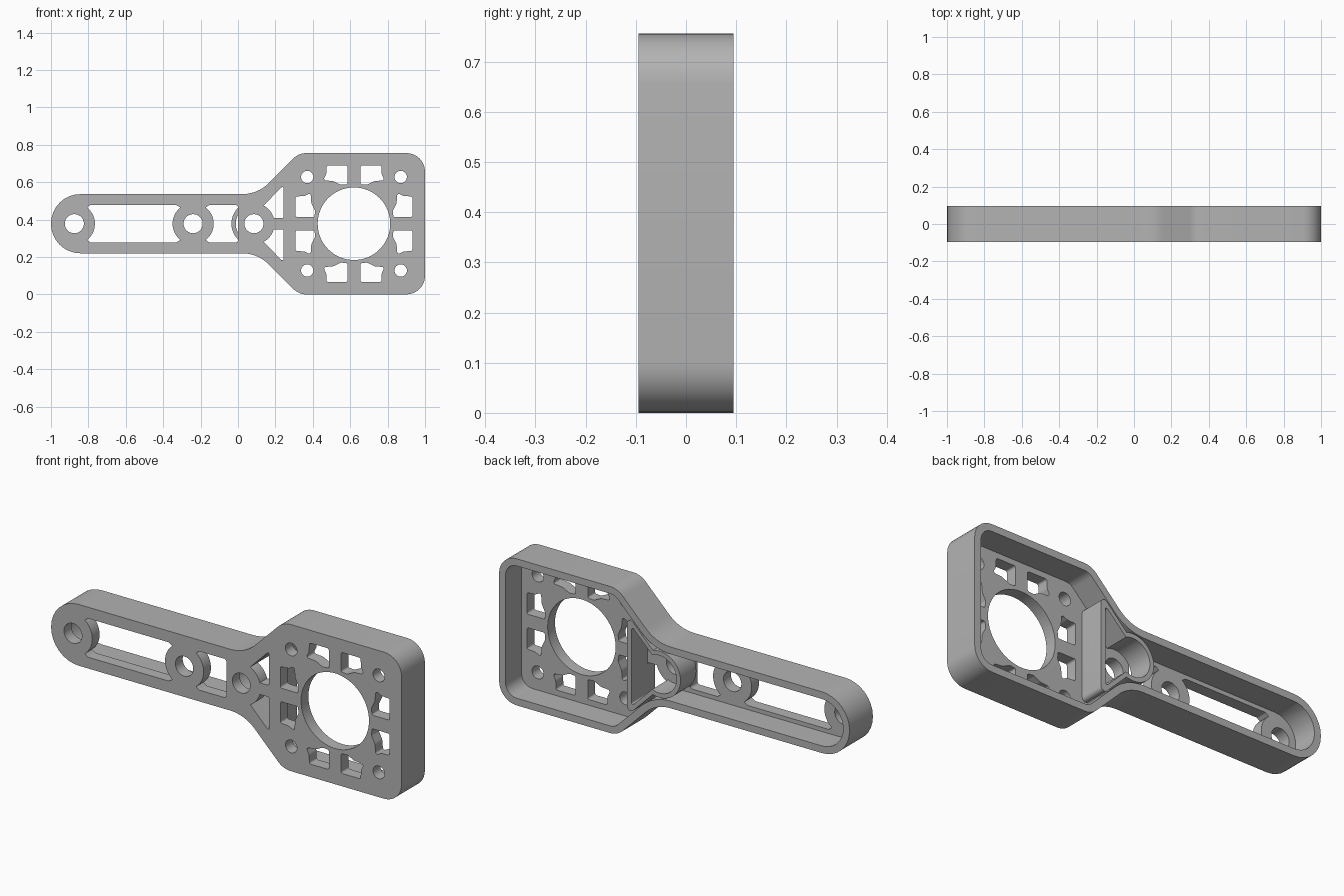
import bpy, bmesh
from math import sin, cos, tan, radians
from mathutils import Vector, Matrix

if "Cube" in bpy.data.objects:
    bpy.data.objects.remove(bpy.data.objects["Cube"], do_unlink=True)

MID = 0.378      # height of the centre line
HALF = 0.095     # half depth of the bracket
FLOOR = -0.035   # back of the face plate
RIM = 0.037      # rim thickness


def arc(cx, r, a0, a1, n=24, cz=0):
    steps = [radians(a0 + (a1 - a0) * i / n) for i in range(n + 1)]
    return [(cx + r * cos(a), cz + r * sin(a), 0) for a in steps]


def circle(cx, r, cz=0, n=64):
    return arc(cx, r, 0, 360, n, cz)[:-1]


def rounded(points, n=8):
    """Fillet each (x, z, radius) corner of a closed polygon."""
    out = []
    for i, (x, z, r) in enumerate(points):
        p = Vector((x, z))
        if r == 0:
            out.append(p)
            continue
        a = (Vector(points[i - 1][:2]) - p).normalized()
        b = (Vector(points[(i + 1) % len(points)][:2]) - p).normalized()
        half = a.angle(b) / 2
        centre = p + (a + b).normalized() * r / sin(half)
        v0 = p + a * r / tan(half) - centre
        v1 = p + b * r / tan(half) - centre
        turn = v0.angle(v1)
        for k in range(n + 1):
            t = k / n
            out.append(centre + (v0 * sin((1 - t) * turn) + v1 * sin(t * turn)) / sin(turn))
    return out


def mirrored(half):
    """Complete an outline listed from right to left above the centre line."""
    return half + [(x, -z, r) for x, z, r in reversed(half)]


def prism(name, loops, y0, y1):
    """Extrude nested closed loops along y, with even-odd holes."""
    curve = bpy.data.curves.new(name, 'CURVE')
    curve.dimensions, curve.fill_mode = '2D', 'BOTH'
    curve.extrude = (y1 - y0) / 2
    for loop in loops:
        pts = rounded(loop)
        spline = curve.splines.new('POLY')
        spline.points.add(len(pts) - 1)
        for sp, p in zip(spline.points, pts):
            sp.co = (p[0], p[1], 0, 1)
        spline.use_cyclic_u = True
    temp = bpy.data.objects.new(name + "_curve", curve)
    bpy.context.collection.objects.link(temp)
    bpy.context.view_layer.update()
    mesh = bpy.data.meshes.new_from_object(temp.evaluated_get(bpy.context.evaluated_depsgraph_get()))
    bpy.data.objects.remove(temp, do_unlink=True)
    bm = bmesh.new()
    bm.from_mesh(mesh)
    bmesh.ops.remove_doubles(bm, verts=bm.verts, dist=1e-5)
    place = Matrix.Translation((0, (y0 + y1) / 2, MID)) @ Matrix.Rotation(radians(90), 4, 'X')
    bmesh.ops.transform(bm, matrix=place, verts=bm.verts)
    bmesh.ops.recalc_face_normals(bm, faces=bm.faces)
    bm.to_mesh(mesh)
    bm.free()
    obj = bpy.data.objects.new(name, mesh)
    bpy.context.collection.objects.link(obj)
    return obj


def outline(t):
    """Bracket silhouette inset by t."""
    slope = 0.053 - t * 1.414
    top, arm = MID - t, 0.158 - t
    return mirrored([(1 - t, top, 0.1 - t), (top - slope, top, 0.1 - t),
                     (arm - slope, arm, 0.2 + t), (t - 1, arm, arm - 0.001)])


# Pocket behind the plate, leaving the rim and the three-sided cup wall
cup_outer = arc(0.085, 0.12, 72, 288, 48) + [(0.27, -0.262, 0.02), (0.27, 0.262, 0.02)]
cup_inner = arc(0.085, 0.097, 65, 295, 48) + [(0.245, -0.207, 0.008), (0.245, 0.207, 0.008)]
pocket = prism("pocket_cutter", [outline(RIM), cup_outer, cup_inner], FLOOR, HALF + 0.02)

# Round holes: arm bolts, large opening and four screws
ARM_HOLES = (-0.875, -0.24, 0.085)
windows = [circle(x, 0.051) for x in ARM_HOLES] + [circle(0.62, 0.194)]
windows += [circle(0.62 + sx * 0.25, 0.033, sz * 0.25, 32) for sx in (-1, 1) for sz in (-1, 1)]

# Arm slots, with ends curved around the bolts
C = 0.012
windows.append(arc(-0.875, 0.11, -52, 52) + [(-0.79, 0.1, C), (-0.33, 0.1, C)]
               + arc(-0.24, 0.11, 128, 232) + [(-0.33, -0.1, C), (-0.79, -0.1, C)])
windows.append(arc(-0.24, 0.11, -52, 52) + [(-0.155, 0.1, C), (0, 0.1, C),
                                          (0, -0.1, C), (-0.155, -0.1, C)])

# Triangular windows in the neck
for s in (1, -1):
    tri = arc(0.085, 0.11, 62, 16) + [(0.243, 0.03, 0.008), (0.243, 0.205, 0.006)]
    windows.append([(x, s * z, r) for x, z, r in tri])

# Eight windows around the large opening
pane = [(0.035, 0.211, 0.008), (0.07, 0.208, 0.02), (0.11, 0.228, 0.04), (0.165, 0.232, 0.01),
        (0.148, 0.265, 0.03), (0.146, 0.312, 0.01), (0.035, 0.312, 0.01)]
for su in (1, -1):
    for sw in (1, -1):
        windows.append([(0.62 + su * u, sw * w, r) for u, w, r in pane])
        windows.append([(0.62 + sw * w, su * u, r) for u, w, r in pane])
openings = prism("window_cutter", windows, -HALF - 0.02, FLOOR + 0.001)

# Bracket body
body = prism("bracket_body", [outline(0)], -HALF, HALF)
bpy.context.view_layer.objects.active = body
for cutter in (pocket, openings):
    mod = body.modifiers.new(cutter.name, 'BOOLEAN')
    mod.operation, mod.solver, mod.object = 'DIFFERENCE', 'EXACT', cutter
    bpy.ops.object.modifier_apply(modifier=mod.name)
for cutter in (pocket, openings):
    bpy.data.objects.remove(cutter, do_unlink=True)

# Single grey finish
grey = bpy.data.materials.new("plain_grey")
grey.use_nodes = True
grey.diffuse_color = (0.45, 0.45, 0.45, 1)
grey.node_tree.nodes["Principled BSDF"].inputs["Base Color"].default_value = grey.diffuse_color
body.data.materials.clear()
body.data.materials.append(grey)

bpy.ops.object.select_all(action='DESELECT')
body.select_set(True)
bpy.ops.object.shade_smooth_by_angle(angle=radians(30))
